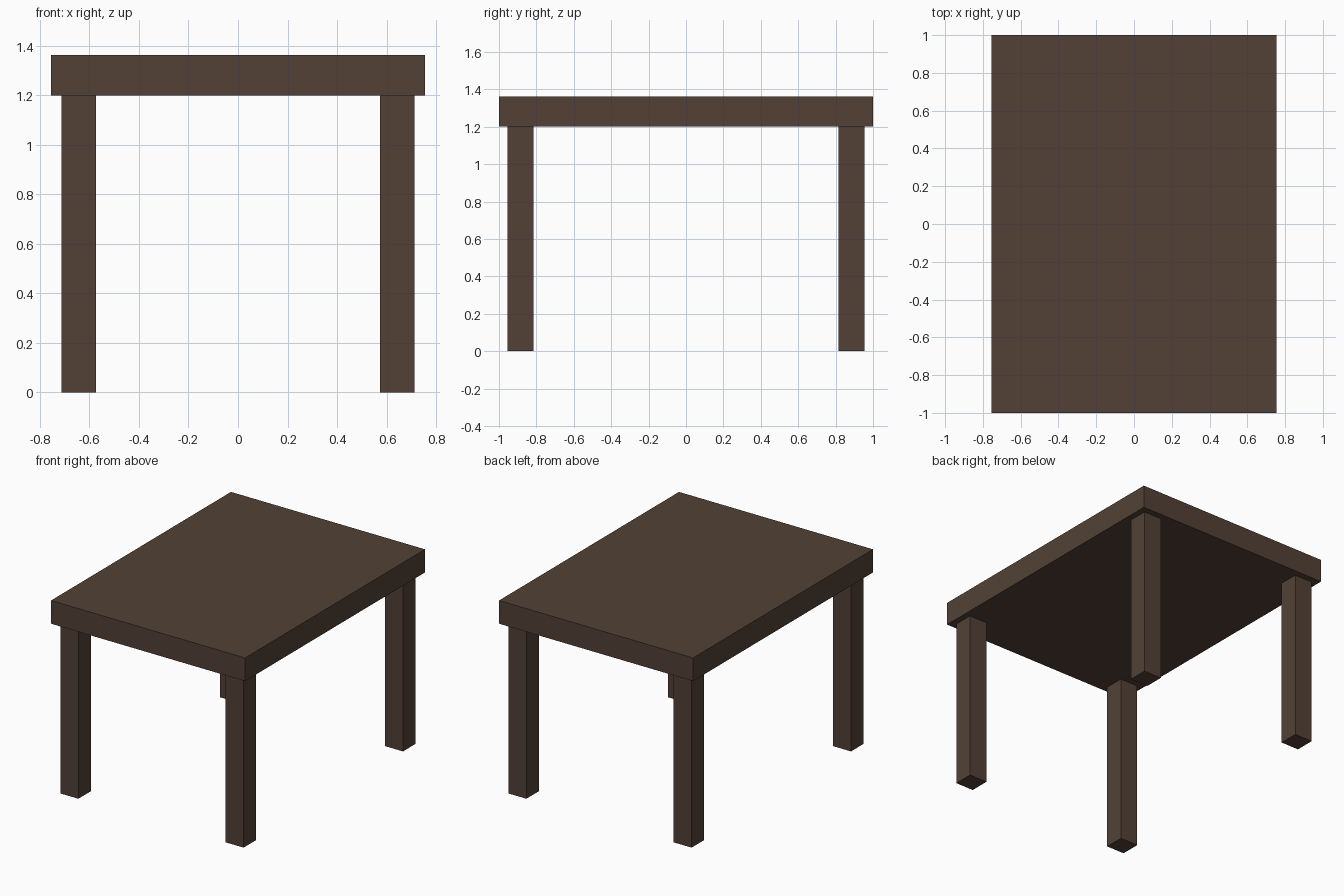
import bpy
import bmesh
from mathutils import Matrix, Vector

if "Cube" in bpy.data.objects:
    bpy.data.objects.remove(bpy.data.objects["Cube"])

wood = bpy.data.materials.new("dark brown wood")
wood.diffuse_color = (0.085, 0.053, 0.036, 1.0)
wood.use_nodes = True
wood.node_tree.nodes["Principled BSDF"].inputs["Base Color"].default_value = wood.diffuse_color


def box(name, centre, size):
    bm = bmesh.new()
    bmesh.ops.create_cube(bm, size=1.0, matrix=Matrix.Diagonal((*size, 1.0)))
    mesh = bpy.data.meshes.new(name)
    bm.to_mesh(mesh)
    bm.free()
    mesh.materials.append(wood)
    obj = bpy.data.objects.new(name, mesh)
    obj.location = Vector(centre)
    bpy.context.collection.objects.link(obj)
    return obj


LEG_HEIGHT = 1.2
TOP_THICKNESS = 0.163

# Thick rectangular slab
box("table_top", (0, 0, LEG_HEIGHT + TOP_THICKNESS / 2), (1.51, 2.0, TOP_THICKNESS))

# Four square legs, set in slightly from the corners
for y_name, sy in (("front", -1), ("back", 1)):
    for x_name, sx in (("left", -1), ("right", 1)):
        box(f"{y_name}_{x_name}_leg", (sx * 0.643, sy * 0.886, LEG_HEIGHT / 2),
            (0.139, 0.139, LEG_HEIGHT))
